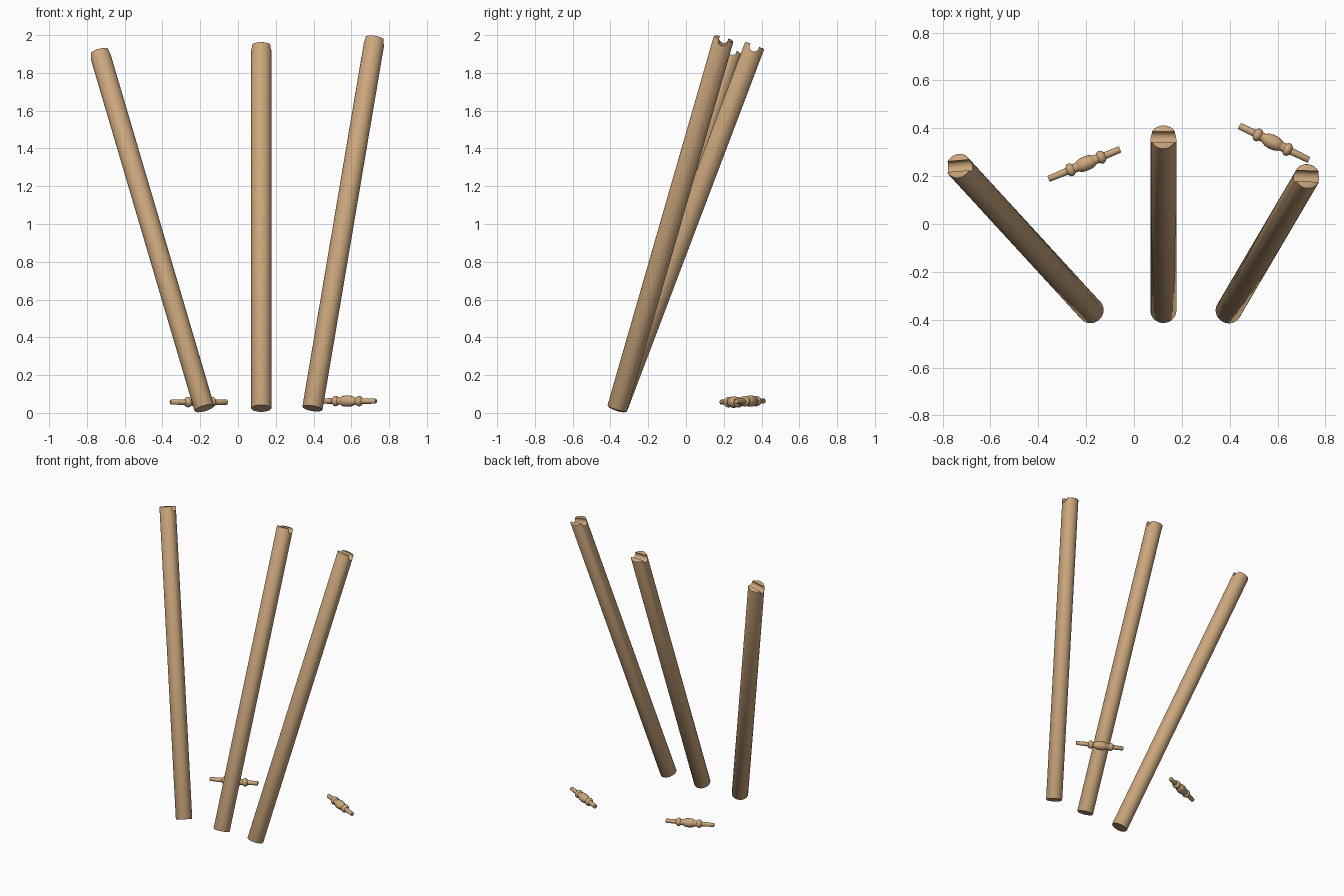
import bpy, bmesh, math
from mathutils import Vector, Matrix

if "Cube" in bpy.data.objects:
    bpy.data.objects.remove(bpy.data.objects["Cube"])

wood = bpy.data.materials.new("light_wood")
wood.diffuse_color = (0.60, 0.385, 0.205, 1)
wood.use_nodes = True
wood.node_tree.nodes["Principled BSDF"].inputs["Base Color"].default_value = wood.diffuse_color


def lathe(name, profile, sides=40):
    """Revolve (radius, z) points around local z into a closed solid."""
    bm = bmesh.new()
    rings = []
    for r, z in profile:
        rings.append([bm.verts.new((r * math.cos(2 * math.pi * i / sides),
                                    r * math.sin(2 * math.pi * i / sides), z))
                      for i in range(sides)])
    for a, b in zip(rings, rings[1:]):
        for i in range(sides):
            j = (i + 1) % sides
            bm.faces.new((a[i], a[j], b[j], b[i]))
    bm.faces.new(rings[0][::-1])
    bm.faces.new(rings[-1])
    mesh = bpy.data.meshes.new(name)
    bm.to_mesh(mesh)
    bm.free()
    obj = bpy.data.objects.new(name, mesh)
    bpy.context.collection.objects.link(obj)
    mesh.materials.append(wood)
    return obj


def smooth(obj):
    bpy.ops.object.select_all(action='DESELECT')
    obj.select_set(True)
    bpy.context.view_layer.objects.active = obj
    bpy.ops.object.shade_smooth_by_angle(angle=math.radians(35))


def frame(origin, x, y, z):
    m = Matrix((x, y, z)).transposed().to_4x4()
    m.translation = origin
    return m


def stump(name, bottom, top, r=0.054):
    bottom, top = Vector(bottom), Vector(top)
    length = (top - bottom).length
    obj = lathe(name, [(r - 0.002, 0), (r, 0.003), (r, length - 0.007),
                       (r - 0.002, length - 0.002), (r - 0.006, length)])
    # rounded groove across the top
    cutter = lathe("groove_cutter", [(0.025, -0.1), (0.025, 0.1)], 24)
    cutter.data.transform(Matrix.Translation((0, 0, length - 0.008))
                          @ Matrix.Rotation(math.pi / 2, 4, 'Y'))
    cutter.hide_render = True
    mod = obj.modifiers.new("groove", 'BOOLEAN')
    mod.operation = 'DIFFERENCE'
    mod.solver = 'EXACT'
    mod.object = cutter
    bpy.context.view_layer.objects.active = obj
    bpy.ops.object.modifier_apply(modifier="groove")
    bpy.data.objects.remove(cutter, do_unlink=True)
    # lean the stump, keeping its groove running along x
    z = (top - bottom).normalized()
    x = Vector((1, 0, 0))
    x = (x - z * x.dot(z)).normalized()
    obj.matrix_world = frame(bottom, x, z.cross(x), z)
    smooth(obj)


# turned bail: short spigot, bead, barrel, bead, long spigot
BAIL = [(0.012, 0), (0.014, 0.003), (0.015, 0.068),
        (0.020, 0.072), (0.026, 0.078), (0.028, 0.086), (0.026, 0.094), (0.020, 0.100),
        (0.019, 0.108), (0.020, 0.117), (0.024, 0.122), (0.028, 0.132), (0.030, 0.145),
        (0.030, 0.165), (0.028, 0.178), (0.024, 0.188), (0.020, 0.193),
        (0.019, 0.202), (0.020, 0.210), (0.026, 0.216), (0.028, 0.224), (0.026, 0.232),
        (0.020, 0.238), (0.015, 0.242), (0.013, 0.321), (0.011, 0.324)]


def bail(name, start, end):
    obj = lathe(name, BAIL, 32)
    start, end = Vector(start), Vector(end)
    z = (end - start).normalized()
    x = z.cross(Vector((0, 0, 1))).normalized()
    obj.matrix_world = frame(start, x, z.cross(x), z)
    smooth(obj)


# three leaning stumps
stump("left_stump", (-0.178, -0.364, 0.024), (-0.735, 0.243, 1.913))
stump("middle_stump", (0.123, -0.364, 0.024), (0.123, 0.364, 1.946))
stump("right_stump", (0.394, -0.364, 0.024), (0.725, 0.200, 1.983))

# two fallen bails
bail("left_bail", (-0.058, 0.312, 0.057), (-0.358, 0.188, 0.057))
bail("right_bail", (0.440, 0.410, 0.063), (0.730, 0.268, 0.062))
